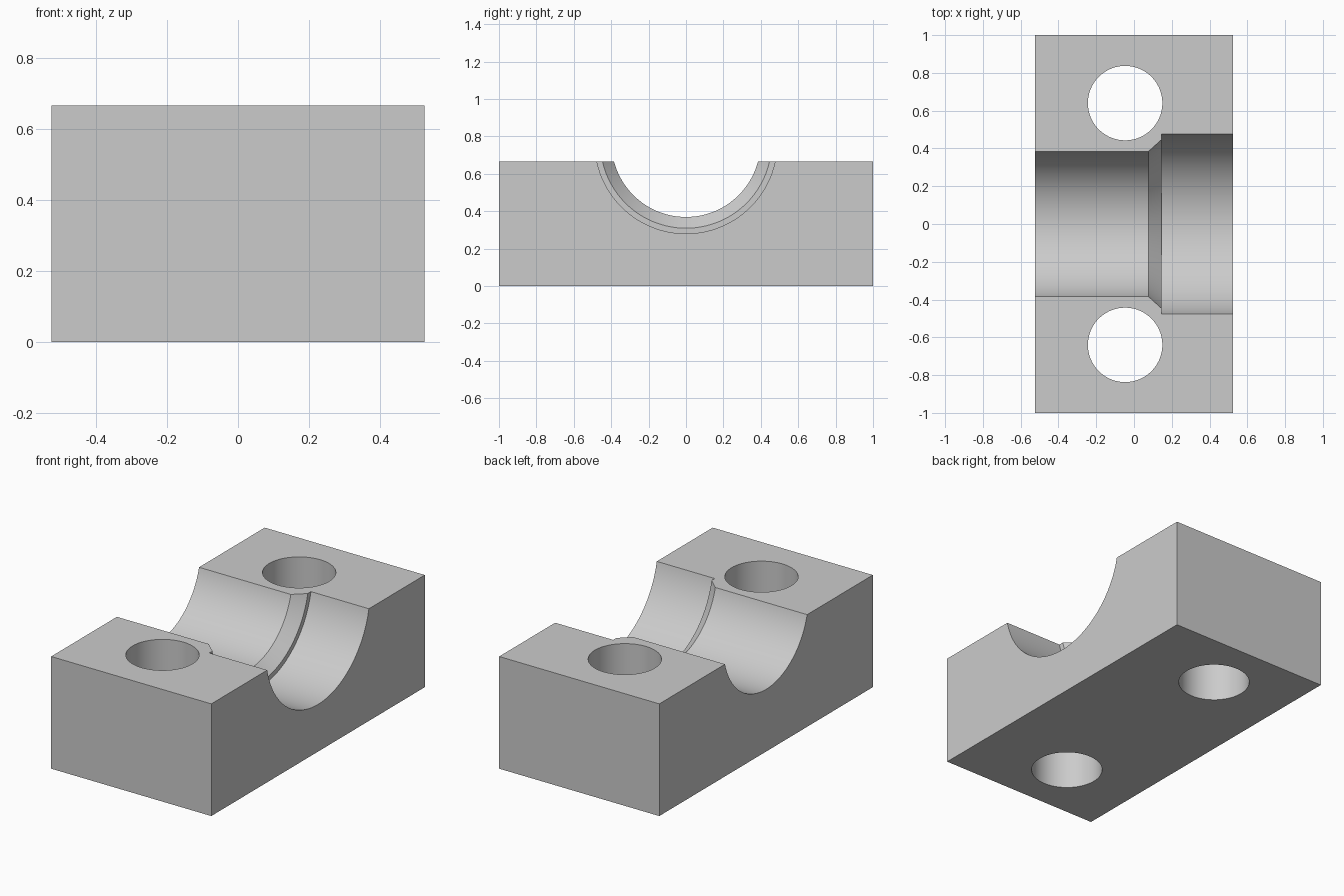
import bpy, bmesh, math
from mathutils import Matrix

if "Cube" in bpy.data.objects:
    bpy.data.objects.remove(bpy.data.objects["Cube"])

HX, HY, H = 0.525, 1.0, 0.665      # block half sizes and height
AXIS_Z = 0.767                     # height of the bore axis
HOLE_X, HOLE_Y, HOLE_R = -0.047, 0.64, 0.197


def make_object(name, bm):
    bmesh.ops.recalc_face_normals(bm, faces=bm.faces)
    mesh = bpy.data.meshes.new(name)
    bm.to_mesh(mesh)
    bm.free()
    obj = bpy.data.objects.new(name, mesh)
    bpy.context.collection.objects.link(obj)
    return obj


def lathe_x(name, profile, z, steps=128):
    """Closed solid turned about a line parallel to x; profile is (x, radius)."""
    bm = bmesh.new()
    rings = []
    for x, r in profile:
        rings.append([bm.verts.new((x, r * math.cos(a), z + r * math.sin(a)))
                      for a in (2 * math.pi * i / steps for i in range(steps))])
    for a, b in zip(rings, rings[1:]):
        for i in range(steps):
            j = (i + 1) % steps
            bm.faces.new((a[i], a[j], b[j], b[i]))
    bm.faces.new(rings[0])
    bm.faces.new(rings[-1])
    return make_object(name, bm)


def hole_cutter(name, y):
    bm = bmesh.new()
    bmesh.ops.create_cone(bm, cap_ends=True, segments=96, radius1=HOLE_R,
                          radius2=HOLE_R, depth=2,
                          matrix=Matrix.Translation((HOLE_X, y, H / 2)))
    return make_object(name, bm)


# Solid block
bm = bmesh.new()
bmesh.ops.create_cube(bm, size=1, matrix=Matrix.Translation((0, 0, H / 2))
                      @ Matrix.Diagonal((2 * HX, 2 * HY, H, 1)))
block = make_object("bearing_block", bm)

# Stepped bore with a chamfer, and two bolt holes
cutters = [
    lathe_x("bore_cutter", [(-0.8, 0.398), (0.077, 0.398), (0.145, 0.458),
                            (0.145, 0.487), (0.8, 0.487)], AXIS_Z),
    hole_cutter("front_hole_cutter", -HOLE_Y),
    hole_cutter("back_hole_cutter", HOLE_Y),
]
bpy.context.view_layer.objects.active = block
block.select_set(True)
for cutter in cutters:
    cutter.hide_render = True
    mod = block.modifiers.new("cut", 'BOOLEAN')
    mod.operation = 'DIFFERENCE'
    mod.solver = 'EXACT'
    mod.object = cutter
    bpy.ops.object.modifier_apply(modifier=mod.name)
    bpy.data.objects.remove(cutter)

# Plain grey
grey = bpy.data.materials.new("grey")
grey.diffuse_color = (0.6, 0.6, 0.6, 1)
grey.use_nodes = True
grey.node_tree.nodes["Principled BSDF"].inputs["Base Color"].default_value = grey.diffuse_color
block.data.materials.clear()
block.data.materials.append(grey)
for p in block.data.polygons:
    p.material_index = 0
bpy.ops.object.shade_smooth_by_angle(angle=math.radians(25))
